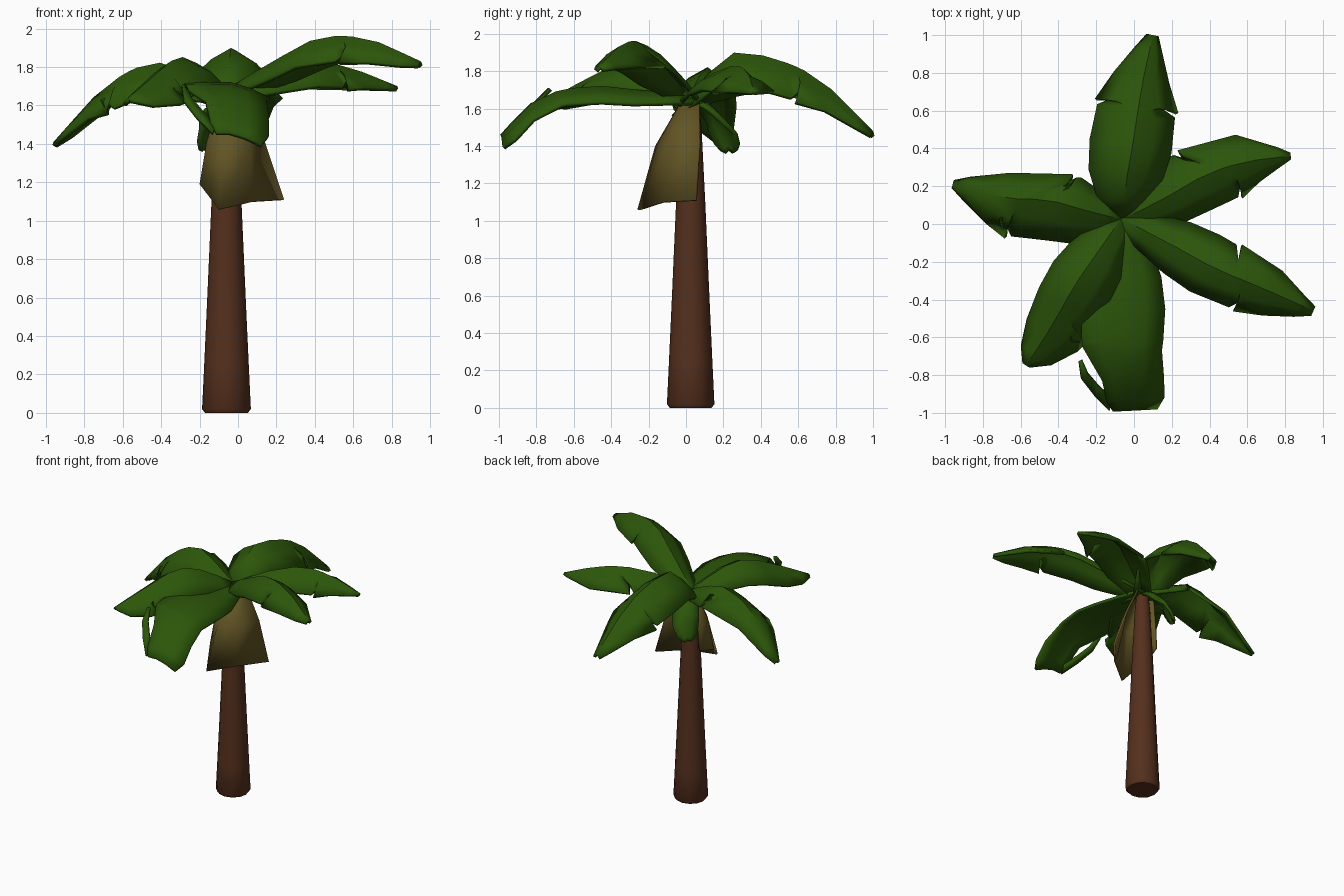
import bpy, math
from mathutils import Vector

if "Cube" in bpy.data.objects:
    bpy.data.objects.remove(bpy.data.objects["Cube"])


def material(name, rgb):
    m = bpy.data.materials.new(name)
    m.diffuse_color = (*rgb, 1)
    m.use_nodes = True
    m.node_tree.nodes["Principled BSDF"].inputs["Base Color"].default_value = m.diffuse_color
    return m


GREEN = material("leaf green", (0.025, 0.092, 0.003))
BROWN = material("bark brown", (0.09, 0.029, 0.012))
STRAW = material("dry leaf", (0.122, 0.09, 0.018))


def make(name, verts, faces, mat, thickness=0, angle=45):
    me = bpy.data.meshes.new(name)
    me.from_pydata([tuple(v) for v in verts], [], faces)
    me.materials.append(mat)
    ob = bpy.data.objects.new(name, me)
    bpy.context.collection.objects.link(ob)
    if thickness:
        mod = ob.modifiers.new("thickness", "SOLIDIFY")
        mod.thickness = thickness
        mod.offset = -1
    bpy.ops.object.select_all(action='DESELECT')
    ob.select_set(True)
    bpy.context.view_layer.objects.active = ob
    bpy.ops.object.shade_smooth_by_angle(angle=math.radians(angle))
    return ob


def sheet(name, rows, mat, thickness, angle=45):
    n = len(rows[0])
    faces = [(r * n + c, r * n + c + 1, (r + 1) * n + c + 1, (r + 1) * n + c)
             for r in range(len(rows) - 1) for c in range(n - 1)]
    return make(name, [p for row in rows for p in row], faces, mat, thickness, angle)


def along(pts, t):
    """Smooth curve through the points, t from 0 to 1."""
    x = min(max(t, 0), 1) * (len(pts) - 1)
    i = min(int(x), len(pts) - 2)
    f = x - i
    p1, p2 = pts[i], pts[i + 1]
    p0 = pts[i - 1] if i else 2 * p1 - p2
    p3 = pts[i + 2] if i + 2 < len(pts) else 2 * p2 - p1
    return 0.5 * (2 * p1 + (p2 - p0) * f + (2 * p0 - 5 * p1 + 4 * p2 - p3) * f * f
                  + (3 * p1 - p0 - 3 * p2 + p3) * f ** 3)


def edge_table(width, drop, tear=0, depth=0, outer=(.66, .3, .1)):
    """Half widths along one edge; the tear cuts in before a swept-back barb."""
    t = [0, .12, .28, .45, .6, .62, .64, .8, .93, 1]
    w = [.4, .62, .9, 1, .97, .96, .95, *outer]
    if tear:
        t[4:7] = [tear - .04, tear, tear - .015]
        w[4:7] = [.95, .95 - depth, 1.02]
        if tear < .5:
            t[3], t[7], w[7] = tear - .07, .72, .85
    return [(a, b * width, drop * b) for a, b in zip(t, w)]


def frond(name, spine, left, right, thickness=0.022):
    pts = [Vector(p) for p in spine]
    tables = edge_table(*left), edge_table(*right)
    rows = []
    for i, rt in enumerate([0, .12, .28, .45, .58, .62, .67, .8, .93, 1]):
        mid = along(pts, rt)
        row = [None, None, mid, None, None]
        for sign, table, outer, inner in ((1, tables[0], 0, 1), (-1, tables[1], 4, 3)):
            t, w, drop = table[i]
            d = along(pts, t + .02) - along(pts, t - .02)
            side = Vector((-d.y, d.x, 0)).normalized() * sign
            e = along(pts, t) + side * w - Vector((0, 0, drop))
            row[outer] = e
            row[inner] = mid.lerp(e, .5) + Vector((0, 0, drop * .12))
        rows.append(row)
    return sheet(name, rows, GREEN, thickness)


# Trunk: tapered round column with a rounded foot
rings = [(0, .112), (.02, .127), (.25, .116), (.6, .1), (1.1, .078), (1.5, .058), (1.63, .045)]
N = 12
verts = [(-.06 + r * math.cos(math.tau * k / N), .025 + r * math.sin(math.tau * k / N), z)
         for z, r in rings for k in range(N)]
faces = [(i * N + k, i * N + (k + 1) % N, (i + 1) * N + (k + 1) % N, (i + 1) * N + k)
         for i in range(len(rings) - 1) for k in range(N)]
faces += [tuple(range(N - 1, -1, -1)), tuple(range(len(verts) - N, len(verts)))]
make("trunk", verts, faces, BROWN, angle=50)

# Dry leaf hanging around the front of the trunk
sheet("dry_leaf", [
    [(-.17, .06, 1.22), (-.2, -.07, 1.19), (-.1, -.26, 1.06), (.08, -.13, 1.1), (.24, .05, 1.11)],
    [(-.16, .06, 1.4), (-.165, -.06, 1.4), (-.07, -.165, 1.4), (.06, -.1, 1.4), (.14, .07, 1.41)],
    [(-.13, .07, 1.64), (-.1, .0, 1.65), (-.06, -.02, 1.65), (0, 0, 1.65), (.03, .07, 1.64)],
], STRAW, .015, 70)

# Six large fronds
frond("back_frond",
      [(-.06, .02, 1.67), (-.04, .23, 1.89), (0, .46, 1.87), (.04, .72, 1.75), (.1, 1.0, 1.48)],
      (.23, .17, .68, .4, (.7, .35, .15)), (.21, .17, .67, .4, (.66, .33, .15)))
frond("back_right_frond",
      [(-.07, .02, 1.67), (.15, .13, 1.78), (.38, .26, 1.83), (.6, .33, 1.79), (.83, .36, 1.7)],
      (.18, .12, .45, .4), (.18, .12, .68, .35))
frond("front_right_frond",
      [(-.07, .03, 1.68), (.2, -.11, 1.84), (.42, -.23, 1.95), (.68, -.34, 1.945), (.95, -.46, 1.83)],
      (.17, .13, .6, .45, (.75, .35, .15)), (.17, .13, .68, .3, (.78, .42, .17)))
frond("front_frond",
      [(-.05, .04, 1.67), (-.04, -.25, 1.7), (-.04, -.5, 1.72), (-.05, -.78, 1.66), (-.04, -.99, 1.46)],
      (.205, .08, 0, 0, (1.02, 1, .8)), (.24, 0, 0, 0, (.5, .42, .3)))
frond("front_left_frond",
      [(-.06, .04, 1.67), (-.2, -.16, 1.81), (-.31, -.32, 1.85), (-.43, -.53, 1.76), (-.57, -.75, 1.64)],
      (.2, .13, .76, .3, (.95, .55, .1)), (.165, .13, 0, 0, (.8, .5, .15)))
frond("left_frond",
      [(-.05, .02, 1.67), (-.25, .07, 1.77), (-.45, .125, 1.82), (-.7, .14, 1.69), (-.96, .21, 1.41)],
      (.21, .15, .73, .4, (.72, .32, .1)), (.16, .12, .42, .45, (.8, .4, .15)))

# Torn strip beside the front frond's tip
sheet("torn_strip", [
    [(-.13, -.99, 1.46), (-.11, -.93, 1.5)],
    [(-.21, -.91, 1.54), (-.18, -.87, 1.57)],
    [(-.28, -.82, 1.63), (-.24, -.8, 1.64)],
    [(-.29, -.74, 1.71), (-.27, -.73, 1.71)],
], GREEN, .02)

# Small drooping leaf under the crown
frond("small_leaf",
      [(-.06, .04, 1.66), (-.09, .11, 1.64), (-.12, .18, 1.57), (-.16, .22, 1.48), (-.19, .24, 1.38)],
      (.1, .06, 0, 0, (.8, .5, .25)), (.1, .06, 0, 0, (.8, .5, .25)))
